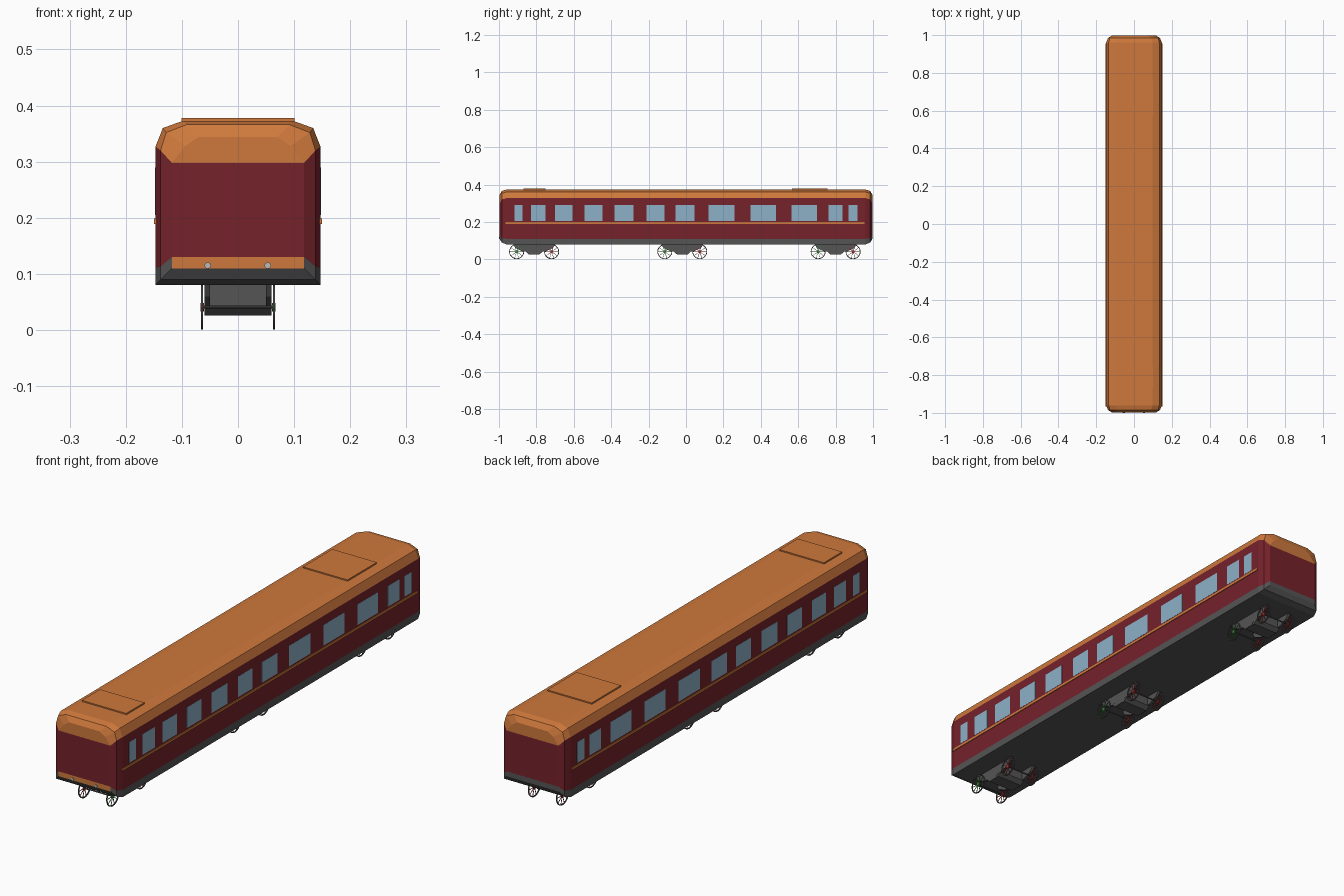
import bpy, bmesh, math
from mathutils import Matrix, Vector

if "Cube" in bpy.data.objects:
    bpy.data.objects.remove(bpy.data.objects["Cube"])


def material(name, rgb):
    m = bpy.data.materials.new(name)
    m.diffuse_color = (*rgb, 1)
    m.use_nodes = True
    m.node_tree.nodes["Principled BSDF"].inputs["Base Color"].default_value = m.diffuse_color
    return m


RED = material("maroon", (0.18, 0.016, 0.024))
ORANGE = material("orange", (0.62, 0.19, 0.045))
DARK = material("dark_grey", (0.09, 0.09, 0.09))
GLASS = material("window_blue", (0.27, 0.44, 0.58))
GREEN = material("hub_green", (0.05, 0.25, 0.05))
HUB_RED = material("hub_red", (0.4, 0.03, 0.03))
LAMP = material("lamp_grey", (0.5, 0.5, 0.5))


def finish(name, bm, mats):
    bmesh.ops.recalc_face_normals(bm, faces=bm.faces)
    me = bpy.data.meshes.new(name)
    bm.to_mesh(me)
    bm.free()
    for m in mats:
        me.materials.append(m)
    ob = bpy.data.objects.new(name, me)
    bpy.context.collection.objects.link(ob)
    return ob


def add_box(bm, lo, hi):
    lo, hi = Vector(lo), Vector(hi)
    bmesh.ops.create_cube(bm, size=1, matrix=Matrix.Translation((lo + hi) / 2)
                          @ Matrix.Diagonal((*(hi - lo), 1)))


def add_rod(bm, x0, x1, y, z, r, sides):
    # cylinder lying along x
    bmesh.ops.create_cone(bm, cap_ends=True, segments=sides, radius1=r, radius2=r,
                          depth=abs(x1 - x0),
                          matrix=Matrix.Translation(((x0 + x1) / 2, y, z))
                          @ Matrix.Rotation(math.pi / 2, 4, 'Y'))


def add_prism(bm, outline, x0, x1):
    # (y, z) outline extruded along x
    a = [bm.verts.new((x0, y, z)) for y, z in outline]
    b = [bm.verts.new((x1, y, z)) for y, z in outline]
    bm.faces.new(a)
    bm.faces.new(b)
    n = len(a)
    for i in range(n):
        bm.faces.new((a[i], a[(i + 1) % n], b[(i + 1) % n], b[i]))


# Car body: cross-sections lofted along y, shrinking toward both ends
full = [(0.147, 0.08), (0.147, 0.11), (0.147, 0.327), (0.134, 0.36), (0.098, 0.373)]
mid = [(0.138, 0.09), (0.138, 0.113), (0.138, 0.32), (0.128, 0.352), (0.092, 0.366)]
end = [(0.118, 0.11), (0.118, 0.13), (0.118, 0.298), (0.094, 0.328), (0.07, 0.344)]
stations = [(-0.997, end), (-0.985, mid), (-0.96, full),
            (0.96, full), (0.985, mid), (0.997, end)]
bm = bmesh.new()
rings = []
for y, half in stations:
    right = [bm.verts.new((x, y, z)) for x, z in half]
    left = [bm.verts.new((-x, y, z)) for x, z in half]
    rings.append(right + left[::-1])
slots = [2, 0, 1, 1, 1, 1, 1, 0, 2, 2]
for a, b in zip(rings, rings[1:]):
    for i in range(10):
        j = (i + 1) % 10
        bm.faces.new((a[i], a[j], b[j], b[i])).material_index = slots[i]
for ring, low in ((rings[0], 1), (rings[-1], 2)):
    for i, slot in enumerate((low, 0, 1, 1)):
        bm.faces.new((ring[i], ring[i + 1], ring[8 - i], ring[9 - i])).material_index = slot
finish("car_body", bm, [RED, ORANGE, DARK])

# Side windows
spans = [(-.917, -.874), (-.83, -.75), (-.70, -.607), (-.543, -.447), (-.382, -.28),
         (-.21, -.115), (-.056, .045), (.12, .26), (.345, .48), (.565, .70),
         (.762, .837), (.87, .917)]
for side, s in (("right", 1), ("left", -1)):
    bm = bmesh.new()
    for y0, y1 in spans:
        add_box(bm, (min(s * .14, s * .1476), y0, .205), (max(s * .14, s * .1476), y1, .29))
    finish(side + "_windows", bm, [GLASS])
    # Trim strip below the windows
    bm = bmesh.new()
    add_box(bm, (min(s * .14, s * .15), -.965, .189), (max(s * .14, s * .15), .955, .199))
    finish(side + "_trim_strip", bm, [ORANGE])

# Roof hatches
for name, y0, y1 in (("front_roof_hatch", -.87, -.752), ("rear_roof_hatch", .567, .757)):
    bm = bmesh.new()
    add_box(bm, (-.101, y0, .368), (.101, y1, .378))
    finish(name, bm, [ORANGE])

# Headlights
bm = bmesh.new()
for x in (-.054, .053):
    bmesh.ops.create_cone(bm, cap_ends=True, segments=8, radius1=.006, radius2=.006, depth=.006,
                          matrix=Matrix.Translation((x, -.997, .115))
                          @ Matrix.Rotation(math.pi / 2, 4, 'X'))
finish("headlights", bm, [LAMP])


def wheel(name, x, y, hub):
    r, zc = 0.04, 0.041
    bm = bmesh.new()
    # rim: square-section ring
    n = 20
    loops = []
    for i in range(n):
        a = 2 * math.pi * i / n
        loops.append([bm.verts.new((x + dx, y + q * math.cos(a), zc + q * math.sin(a)))
                      for dx, q in ((-.002, r), (.002, r), (.002, r - .004), (-.002, r - .004))])
    for i in range(n):
        a, b = loops[i], loops[(i + 1) % n]
        for k in range(4):
            bm.faces.new((a[k], a[(k + 1) % 4], b[(k + 1) % 4], b[k]))
    rim_faces = len(bm.faces)
    # spokes and hub
    for i in range(5):
        rot = Matrix.Translation((x, y, zc)) @ Matrix.Rotation(math.pi * i / 5, 4, 'X')
        bmesh.ops.create_cube(bm, size=1, matrix=rot @ Matrix.Diagonal((.002, 2 * r - .006, .002, 1)))
    add_rod(bm, x - .003, x + .003, y, zc, .008, 10)
    bm.faces.ensure_lookup_table()
    for f in bm.faces[rim_faces:]:
        f.material_index = 1
    finish(name, bm, [DARK, hub])


# Three bogies: side frames, cross beam, axles and spoked wheels
for label, yc in (("front", -.812), ("middle", -.02), ("rear", .80)):
    bm = bmesh.new()
    plate = [(-.115, .085), (-.10, .06), (-.06, .042), (-.025, .04), (-.012, .027),
             (.012, .027), (.025, .04), (.06, .042), (.10, .06), (.115, .085)]
    for s in (-1, 1):
        add_prism(bm, [(yc + y, z) for y, z in plate], s * .05, s * .06)
    beam = [(-.045, .085), (-.045, .041), (-.028, .026), (.028, .026), (.045, .041), (.045, .085)]
    add_prism(bm, [(yc + y, z) for y, z in beam], -.0595, .0595)
    finish(label + "_bogie_frame", bm, [DARK])
    bm = bmesh.new()
    for d in (-.0935, .0935):
        add_rod(bm, -.064, .064, yc + d, .041, .003, 8)
        for s in (-1, 1):
            hub = GREEN if (s > 0 and d < 0) else HUB_RED
            wheel(f"{label}_wheel_{'front' if d < 0 else 'rear'}_{'right' if s > 0 else 'left'}",
                  s * .064, yc + d, hub)
    finish(label + "_axles", bm, [DARK])
